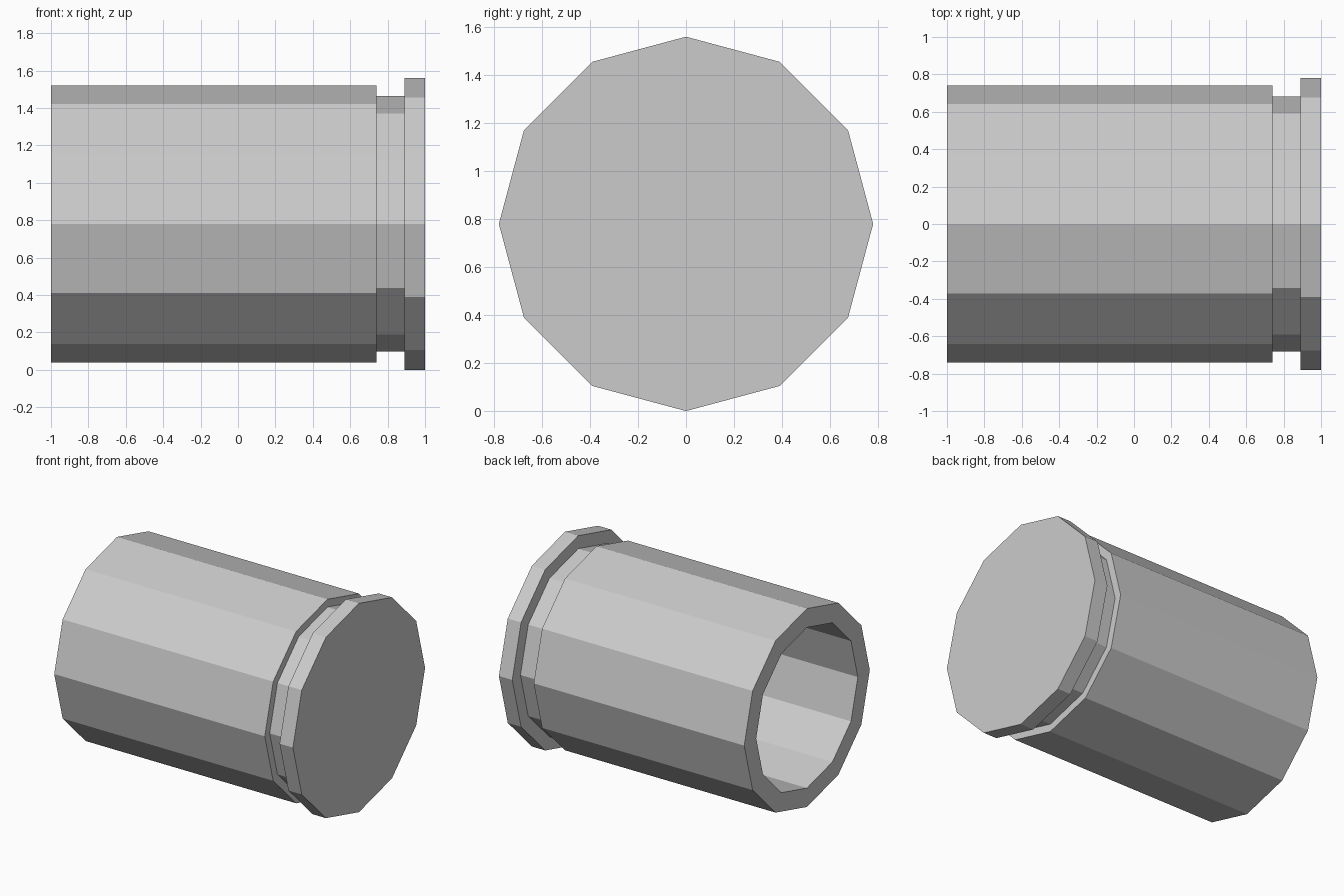
import bpy, bmesh
from math import cos, sin, tau

if "Cube" in bpy.data.objects:
    bpy.data.objects.remove(bpy.data.objects["Cube"])

SIDES = 12
CENTRE_Z = 0.78

# (x, radius) profile: inner floor -> bore -> mouth -> body -> groove -> rim -> base
PROFILE = [(0.74, 0.60), (-1.0, 0.60), (-1.0, 0.741), (0.74, 0.741),
           (0.74, 0.683), (0.89, 0.683), (0.89, 0.78), (1.0, 0.78)]


def lathe_x(name, profile):
    """Revolve a profile round the x axis and cap both ends."""
    bm = bmesh.new()
    rings = [[bm.verts.new((x, r * cos(tau * i / SIDES), r * sin(tau * i / SIDES)))
              for i in range(SIDES)] for x, r in profile]
    for a, b in zip(rings, rings[1:]):
        for i in range(SIDES):
            j = (i + 1) % SIDES
            bm.faces.new((a[i], a[j], b[j], b[i]))
    bm.faces.new(rings[0])
    bm.faces.new(rings[-1])
    bmesh.ops.recalc_face_normals(bm, faces=bm.faces)
    mesh = bpy.data.meshes.new(name)
    bm.to_mesh(mesh)
    bm.free()
    obj = bpy.data.objects.new(name, mesh)
    bpy.context.collection.objects.link(obj)
    return obj


# Hollow casing with extraction groove and rim, lying along x
casing = lathe_x("hollow_casing", PROFILE)
casing.location.z = CENTRE_Z
